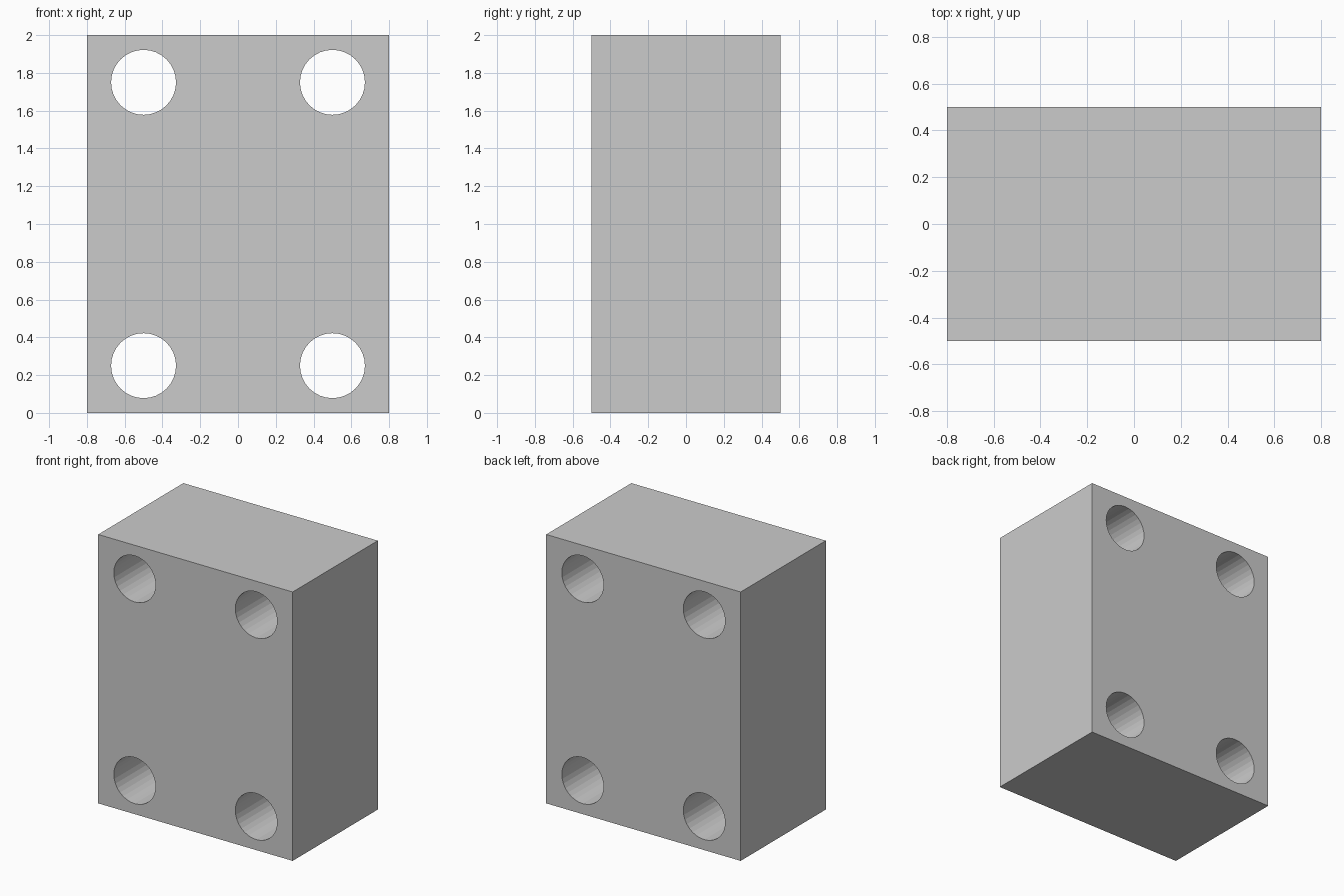
import bpy
import bmesh
from math import pi
from mathutils import Matrix

if "Cube" in bpy.data.objects:
    bpy.data.objects.remove(bpy.data.objects["Cube"])

WIDTH, DEPTH, HEIGHT = 1.6, 1.0, 2.0
HOLE_RADIUS, HOLE_SIDES = 0.172, 32


def add_object(name, bm):
    mesh = bpy.data.meshes.new(name)
    bm.to_mesh(mesh)
    bm.free()
    obj = bpy.data.objects.new(name, mesh)
    bpy.context.collection.objects.link(obj)
    return obj


# Solid rectangular block
bm = bmesh.new()
bmesh.ops.create_cube(bm, size=1, matrix=Matrix.Translation((0, 0, HEIGHT / 2))
                      @ Matrix.Diagonal((WIDTH, DEPTH, HEIGHT, 1)))
block = add_object("drilled_block", bm)

# Four round cutters running front to back, one near each corner
bm = bmesh.new()
for x in (-0.5, 0.5):
    for z in (0.25, 1.75):
        bmesh.ops.create_cone(bm, cap_ends=True, segments=HOLE_SIDES,
                              radius1=HOLE_RADIUS, radius2=HOLE_RADIUS, depth=DEPTH * 1.5,
                              matrix=Matrix.Translation((x, 0, z)) @ Matrix.Rotation(pi / 2, 4, 'X'))
cutter = add_object("hole_cutter", bm)
cutter.hide_render = True

# Drill the holes, then discard the cutter
drill = block.modifiers.new("holes", 'BOOLEAN')
drill.operation = 'DIFFERENCE'
drill.solver = 'EXACT'
drill.object = cutter
bpy.context.view_layer.objects.active = block
bpy.ops.object.modifier_apply(modifier=drill.name)
bpy.data.objects.remove(cutter)
